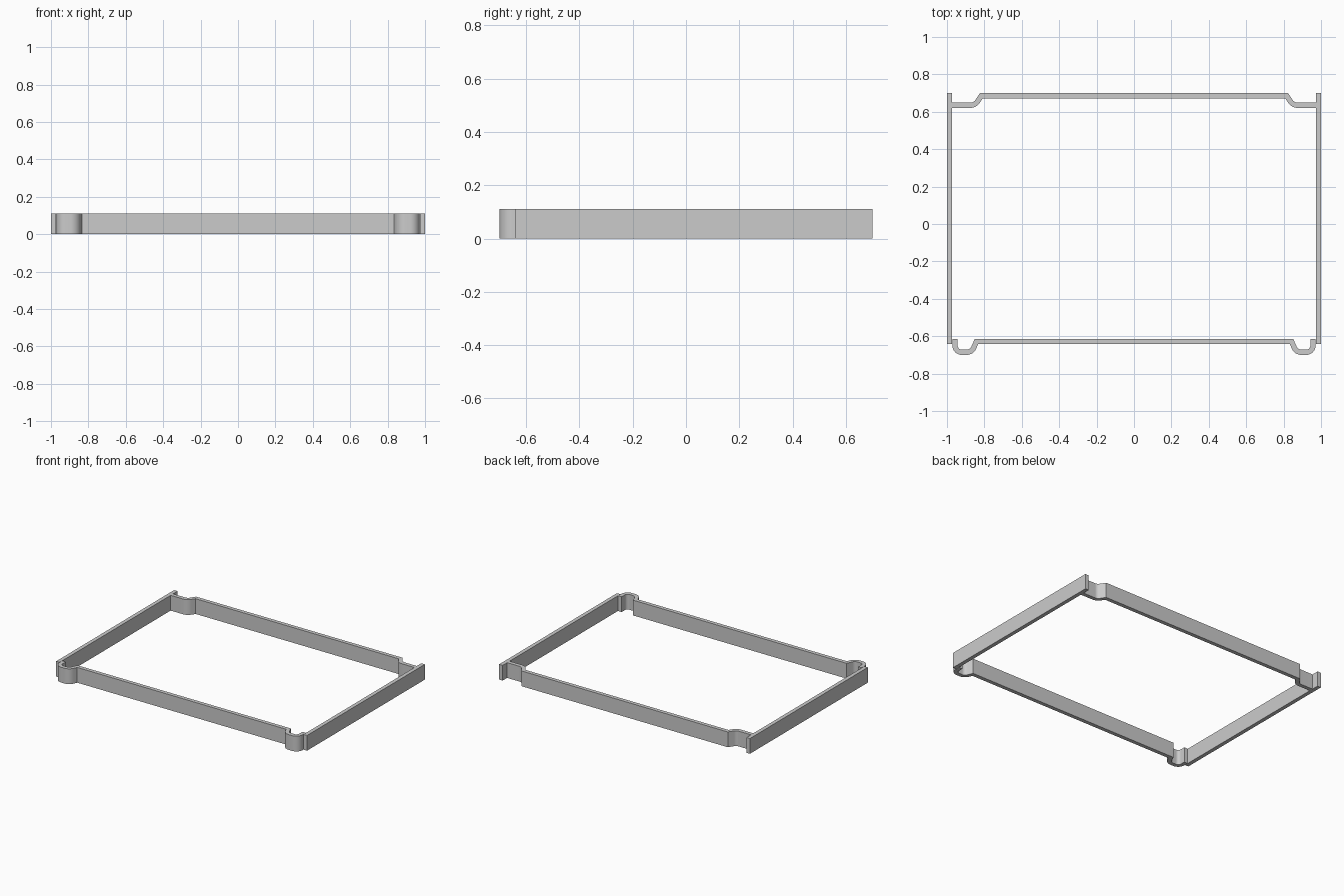
import bpy
import bmesh
import math
from mathutils import Vector

if "Cube" in bpy.data.objects:
    bpy.data.objects.remove(bpy.data.objects["Cube"])

HEIGHT = 0.11
WALL = 0.028

grey = bpy.data.materials.new("plain grey")
grey.use_nodes = True
colour = (0.6, 0.6, 0.6, 1)
grey.diffuse_color = colour
grey.node_tree.nodes["Principled BSDF"].inputs["Base Color"].default_value = colour


def fillet(points, steps=10):
    """Round the corners of a path of (x, y, radius) points."""
    path = []
    for i, (x, y, r) in enumerate(points):
        p = Vector((x, y))
        if r == 0:
            path.append(p)
            continue
        a = (Vector(points[i - 1][:2]) - p).normalized()
        b = (Vector(points[i + 1][:2]) - p).normalized()
        half = a.angle(b) / 2
        centre = p + (a + b).normalized() * r / math.sin(half)
        start = p + a * r / math.tan(half) - centre
        end = p + b * r / math.tan(half) - centre
        for k in range(steps + 1):
            spoke = start.lerp(end, k / steps).normalized()
            path.append(centre + spoke * r)
    return path


def wall(name, points):
    """Upright strip of even thickness that follows a path."""
    path = fillet(points)
    bm = bmesh.new()
    rings = []
    for i, p in enumerate(path):
        before = (p - path[i - 1]).normalized() if i else None
        after = (path[i + 1] - p).normalized() if i < len(path) - 1 else before
        before = before or after
        tangent = (before + after).normalized()
        side = Vector((-tangent.y, tangent.x)) * (WALL / 2 / tangent.dot(after))
        rings.append([bm.verts.new((q.x, q.y, z)) for q, z in
                      ((p + side, 0), (p - side, 0), (p - side, HEIGHT), (p + side, HEIGHT))])
    for r, s in zip(rings, rings[1:]):
        for k in range(4):
            n = (k + 1) % 4
            bm.faces.new((r[k], r[n], s[n], s[k]))
    bm.faces.new(rings[0])
    bm.faces.new(rings[-1])
    bmesh.ops.recalc_face_normals(bm, faces=bm.faces)
    mesh = bpy.data.meshes.new(name)
    bm.to_mesh(mesh)
    bm.free()
    mesh.materials.append(grey)
    obj = bpy.data.objects.new(name, mesh)
    bpy.context.collection.objects.link(obj)
    bpy.ops.object.select_all(action="DESELECT")
    obj.select_set(True)
    bpy.context.view_layer.objects.active = obj
    bpy.ops.object.shade_smooth_by_angle(angle=math.radians(25))


def mirrored(half):
    """Complete a path with its own reflection across the middle."""
    return half + [(-x, y, r) for x, y, r in reversed(half)]


# Straight side walls
for name, s in (("left_wall", 1), ("right_wall", -1)):
    x = s * (1 - WALL / 2)
    wall(name, [(x, -0.642, 0), (x, 0.70, 0)])

# Back wall, stepping inward at both corners
wall("back_wall", mirrored([(-0.972, 0.635, 0), (-0.85, 0.635, 0.045), (-0.816, 0.686, 0)]))

# Front wall, with a rounded outward bump at both corners
wall("front_wall", mirrored([(-0.957, -0.614, 0), (-0.957, -0.686, 0.036),
                             (-0.868, -0.686, 0.042), (-0.842, -0.628, 0)]))
